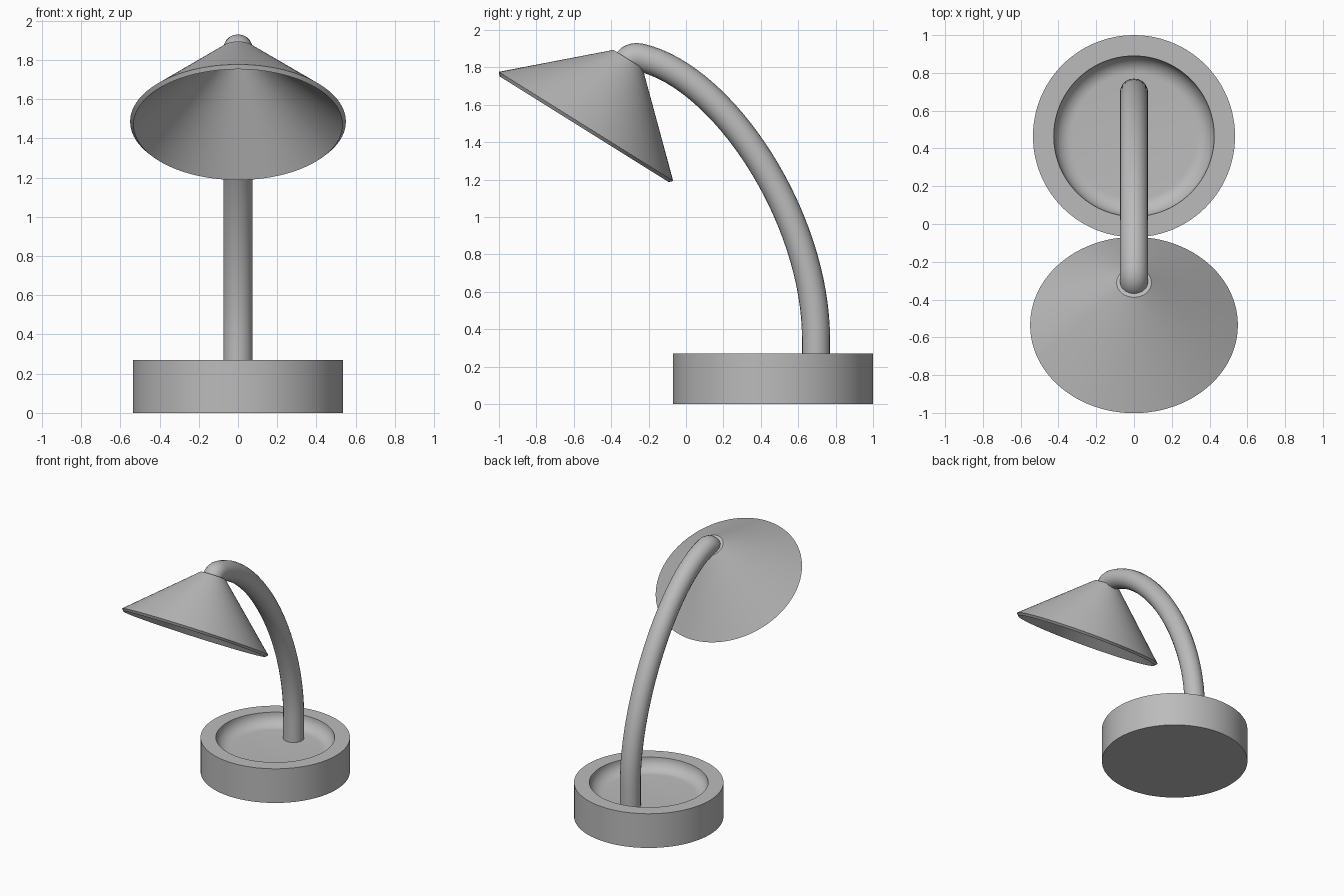
import bpy
import math
from mathutils import Vector

cube = bpy.data.objects.get("Cube")
if cube:
    bpy.data.objects.remove(cube, do_unlink=True)

GREY = (0.5, 0.5, 0.5, 1.0)
grey = bpy.data.materials.new("matte_grey")
grey.use_nodes = True
grey.diffuse_color = GREY
grey.node_tree.nodes["Principled BSDF"].inputs["Base Color"].default_value = GREY


def finish(obj, angle):
    """Colour the part and smooth it, keeping its edges sharp."""
    obj.data.materials.append(grey)
    bpy.ops.object.select_all(action="DESELECT")
    obj.select_set(True)
    bpy.context.view_layer.objects.active = obj
    bpy.ops.object.shade_smooth_by_angle(angle=math.radians(angle))


def lathe(name, profile, location, steps=96):
    """Spin (radius, height) pairs around local z and cap both ends."""
    verts, faces = [], []
    for r, z in profile:
        for i in range(steps):
            a = 2 * math.pi * i / steps
            verts.append((r * math.cos(a), r * math.sin(a), z))
    for k in range(len(profile) - 1):
        for i in range(steps):
            j = (i + 1) % steps
            faces.append((k * steps + i, k * steps + j,
                          (k + 1) * steps + j, (k + 1) * steps + i))
    last = (len(profile) - 1) * steps
    faces.append(tuple(reversed(range(steps))))
    faces.append(tuple(range(last, last + steps)))
    mesh = bpy.data.meshes.new(name)
    mesh.from_pydata(verts, [], faces)
    obj = bpy.data.objects.new(name, mesh)
    bpy.context.collection.objects.link(obj)
    obj.location = location
    return obj


# Base: round block with a filleted dish in its top
BASE_R, BASE_H, DISH_R, FILLET = 0.535, 0.27, 0.425, 0.095
profile = [(BASE_R, 0), (BASE_R, BASE_H)]
for i in range(11):
    a = math.pi / 2 * i / 10
    profile.append((DISH_R - FILLET * (1 - math.cos(a)),
                    BASE_H - FILLET * math.sin(a)))
base = lathe("base", profile, (0, 0.465, 0))
finish(base, 30)

# Shade: hollow truncated cone tilted forward, profile from inner top to outer top
rim = Vector((0, -0.535, 1.485))
top = Vector((0, -0.31, 1.845))
axis = top - rim
height = axis.length
shade = lathe("shade", [(0.075, height - 0.025), (0.533, -0.018),
                        (0.55, 0), (0.092, height)], rim)
shade.rotation_euler = axis.to_track_quat("Z", "Y").to_euler()
finish(shade, 30)

# Arm: round tube rising from the dish and bending over into the shade
curve = bpy.data.curves.new("arm", "CURVE")
curve.dimensions = "3D"
curve.bevel_depth = 0.075
curve.bevel_resolution = 8
curve.resolution_u = 32
curve.use_fill_caps = True
spline = curve.splines.new("BEZIER")
# Each row: left handle, point, right handle as (y, z)
path = [((0.695, 0.10), (0.695, 0.15), (0.695, 0.20)),
        ((0.695, 0.30), (0.695, 0.35), (0.695, 1.00)),
        ((0.20, 1.75), (-0.24, 1.852), (-0.275, 1.86)),
        ((-0.30, 1.852), (-0.315, 1.828), (-0.32, 1.82))]
spline.bezier_points.add(len(path) - 1)
for point, (left, mid, right) in zip(spline.bezier_points, path):
    point.handle_left_type = point.handle_right_type = "FREE"
    point.handle_left = (0, *left)
    point.co = (0, *mid)
    point.handle_right = (0, *right)
arm_curve = bpy.data.objects.new("arm_path", curve)
bpy.context.collection.objects.link(arm_curve)
bpy.context.view_layer.update()
arm_mesh = bpy.data.meshes.new_from_object(
    arm_curve.evaluated_get(bpy.context.evaluated_depsgraph_get()))
bpy.data.objects.remove(arm_curve, do_unlink=True)
arm = bpy.data.objects.new("arm", arm_mesh)
bpy.context.collection.objects.link(arm)
finish(arm, 40)
